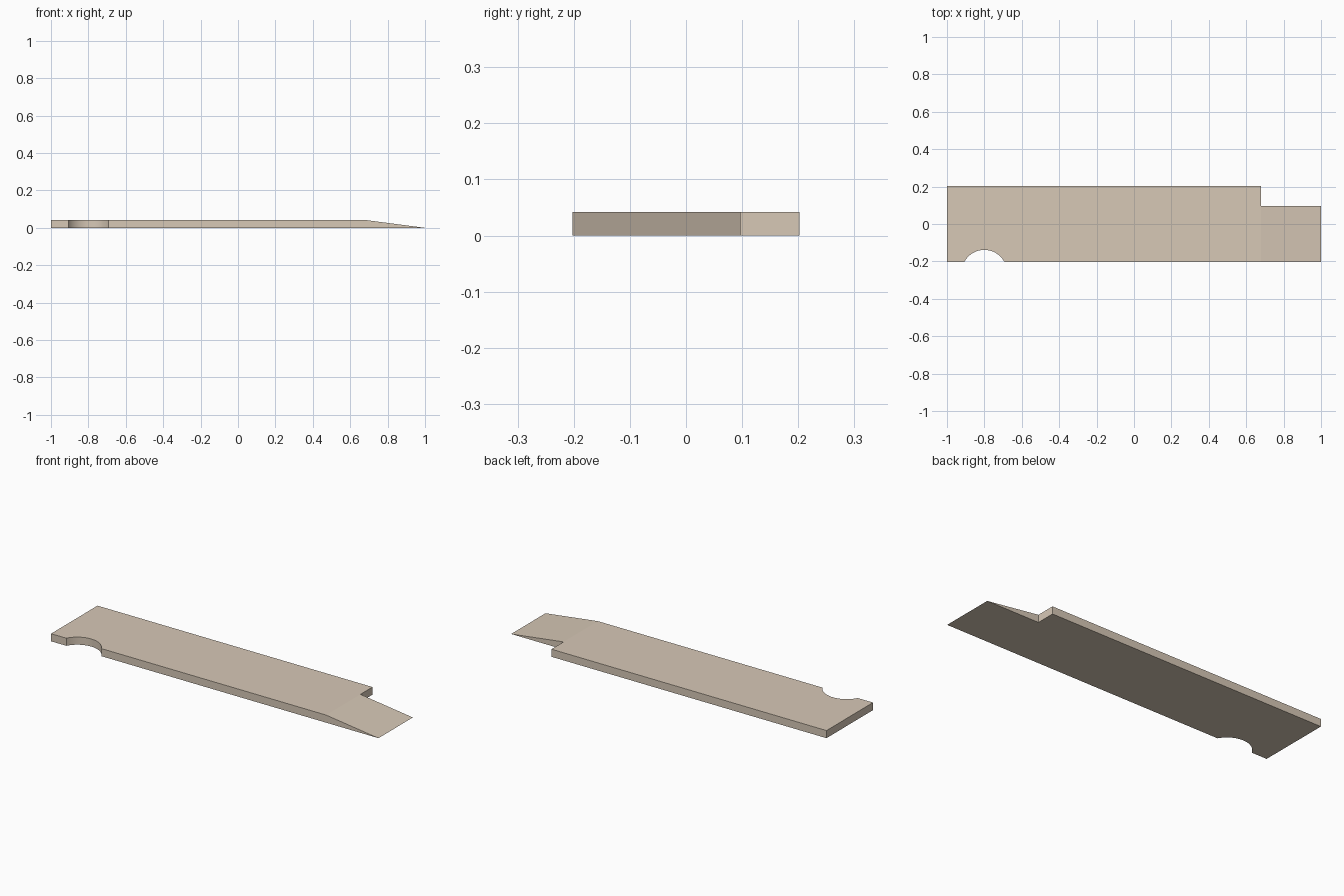
import bpy, bmesh
from math import sin, cos, asin, pi

if "Cube" in bpy.data.objects:
    bpy.data.objects.remove(bpy.data.objects["Cube"])

HALF_W, THICK = 0.2025, 0.042
BEVEL_X, STEP_Y = 0.68, 0.097

# Round finger notch in the front edge
NOTCH_X, NOTCH_Y, NOTCH_R, SEGS = -0.8, -0.26, 0.1215, 32
a0 = asin((-HALF_W - NOTCH_Y) / NOTCH_R)
angles = [pi - a0 - (pi - 2 * a0) * i / SEGS for i in range(SEGS + 1)]
notch = [(NOTCH_X + NOTCH_R * cos(a), NOTCH_Y + NOTCH_R * sin(a)) for a in angles]

# Plan outline with the stepped tongue at the right end
outline = [(-1, -HALF_W)] + notch + [
    (BEVEL_X, -HALF_W), (1, -HALF_W), (1, STEP_Y),
    (BEVEL_X, STEP_Y), (BEVEL_X, HALF_W), (-1, HALF_W)]

bm = bmesh.new()
base = bm.faces.new([bm.verts.new((x, y, 0)) for x, y in outline])
ext = bmesh.ops.extrude_face_region(bm, geom=[base], use_keep_orig=True)
top = [g for g in ext["geom"] if isinstance(g, bmesh.types.BMVert)]
bmesh.ops.translate(bm, verts=top, vec=(0, 0, THICK))

# Split the top at the bevel line and bring the tip down to a sharp edge
line = [v for v in top if abs(v.co.x - BEVEL_X) < 1e-4 and v.co.y < STEP_Y + 1e-4]
bmesh.ops.connect_verts(bm, verts=line)
for v in top:
    if v.co.x > 0.99:
        v.co.z = 0
bmesh.ops.remove_doubles(bm, verts=bm.verts, dist=1e-4)
bmesh.ops.recalc_face_normals(bm, faces=bm.faces)

mesh = bpy.data.meshes.new("bevelled_plate")
bm.to_mesh(mesh)
bm.free()
plate = bpy.data.objects.new("bevelled_plate", mesh)
bpy.context.collection.objects.link(plate)

# Pale tan finish
mat = bpy.data.materials.new("pale_tan")
mat.diffuse_color = (0.68, 0.58, 0.47, 1)
mat.use_nodes = True
mat.node_tree.nodes["Principled BSDF"].inputs["Base Color"].default_value = mat.diffuse_color
mesh.materials.append(mat)

# Smooth notch wall, sharp edges elsewhere
bpy.context.view_layer.objects.active = plate
plate.select_set(True)
bpy.ops.object.shade_smooth_by_angle(angle=0.1)
